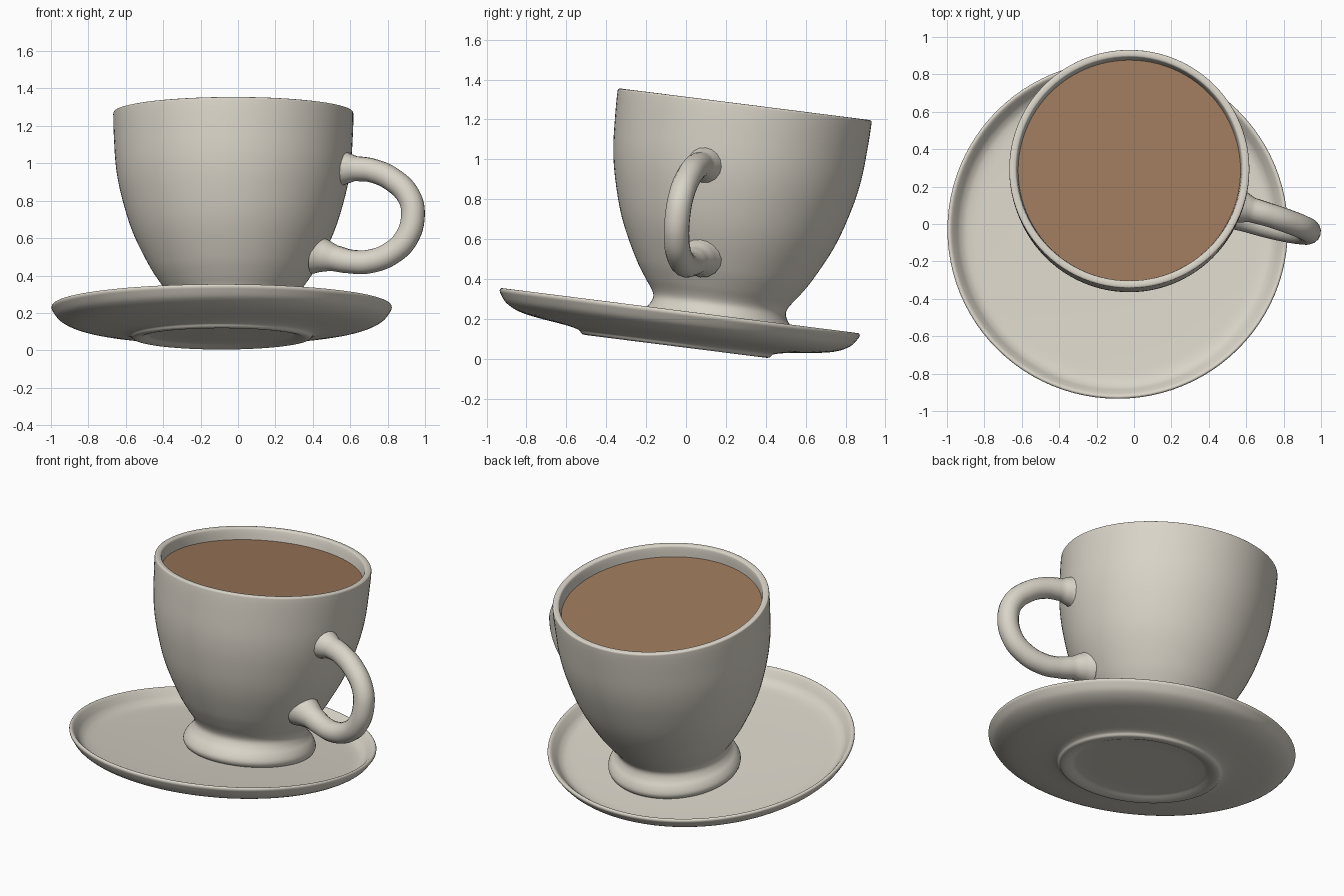
import bpy, bmesh, math
from mathutils import Matrix, Vector

cube = bpy.data.objects.get("Cube")
if cube:
    bpy.data.objects.remove(cube, do_unlink=True)


def material(name, rgb):
    mat = bpy.data.materials.new(name)
    mat.use_nodes = True
    mat.diffuse_color = (*rgb, 1)
    mat.node_tree.nodes["Principled BSDF"].inputs["Base Color"].default_value = (*rgb, 1)
    return mat


ceramic = material("warm white ceramic", (0.70, 0.66, 0.58))
coffee = material("milky coffee", (0.33, 0.19, 0.105))

# Whole set leans back; the cup stands off-centre on the saucer
SET = Matrix.Translation((-0.0875, -0.0525, 0.062)) @ Matrix.Rotation(math.radians(-7.2), 4, 'X')
CUP = SET @ Matrix.Translation((0.0625, 0.193, 0))
HANDLE = CUP @ Matrix.Rotation(math.radians(-15.4), 4, 'Z')


def finish(obj, mat, matrix, angle):
    obj.data.materials.append(mat)
    obj.matrix_world = matrix
    bpy.ops.object.select_all(action='DESELECT')
    obj.select_set(True)
    bpy.context.view_layer.objects.active = obj
    if obj.type == 'CURVE':
        bpy.ops.object.convert(target='MESH')
    bpy.ops.object.shade_smooth_by_angle(angle=math.radians(angle))


def smooth_path(points, steps=4):
    """Catmull-Rom curve through the points."""
    pts = [Vector(p) for p in points]
    pts = [pts[0], *pts, pts[-1]]
    path = []
    for a, b, c, d in zip(pts, pts[1:], pts[2:], pts[3:]):
        # chord-limited tangents keep tight corners clean
        span = (c - b).length
        t0 = (c - a).normalized() * span
        t1 = (d - b).normalized() * span
        for i in range(steps):
            t = i / steps
            path.append(b * (2*t**3 - 3*t**2 + 1) + t0 * (t**3 - 2*t**2 + t)
                        + c * (3*t**2 - 2*t**3) + t1 * (t**3 - t**2))
    return path + [pts[-1]]


def lathe(name, profile, mat, matrix, segments=96):
    bm = bmesh.new()
    verts = [bm.verts.new((max(r, 0), 0, z)) for r, z in profile]
    edges = [bm.edges.new(pair) for pair in zip(verts, verts[1:])]
    bmesh.ops.spin(bm, geom=verts + edges, cent=(0, 0, 0), axis=(0, 0, 1),
                   angle=math.tau, steps=segments, use_duplicate=False)
    bmesh.ops.remove_doubles(bm, verts=bm.verts, dist=0.0003)
    bmesh.ops.recalc_face_normals(bm, faces=bm.faces)
    mesh = bpy.data.meshes.new(name)
    bm.to_mesh(mesh)
    bm.free()
    obj = bpy.data.objects.new(name, mesh)
    bpy.context.collection.objects.link(obj)
    finish(obj, mat, matrix, 50)


# Saucer with foot ring, curved underside and rolled rim
lathe("saucer", smooth_path([
    (0, .02), (.38, .02), (.42, .007), (.45, 0), (.475, .004), (.49, .02),
    (.55, .035), (.7, .055), (.8, .075), (.87, .11), (.905, .155), (.91, .17),
    (.903, .18), (.89, .177), (.87, .155), (.845, .125), (.81, .105),
    (.74, .097), (.4, .09), (0, .09)]), ceramic, SET)

# Cup body: flared foot, narrow waist, round bowl, thick rim, hollow inside
lathe("cup_body", smooth_path([
    (0, .088), (.37, .088), (.389, .105), (.392, .13), (.375, .165), (.35, .195),
    (.335, .232), (.345, .265), (.385, .32), (.444, .41), (.538, .6),
    (.598, .793), (.6265, .941), (.638, 1.1), (.642, 1.235), (.637, 1.246),
    (.61, 1.246), (.602, 1.235), (.594, 1.17), (.575, 1.0), (.49, .6),
    (.35, .4), (0, .33)]), ceramic, CUP)

# Drink surface
lathe("coffee_surface", [(0, 1.175), (.596, 1.175)], coffee, CUP)

# Handle: round tube, flaring where it meets the bowl (reach, height, thickness)
path = [(.57, .925, 1.75), (.625, .922, 1.35), (.68, .918, 1.05), (.77, .905, 1),
        (.887, .849, 1), (.975, .756, 1), (.996, .655, 1), (.96, .535, 1),
        (.877, .457, 1), (.752, .415, 1), (.648, .419, 1), (.56, .44, 1.1),
        (.5, .455, 1.4), (.455, .465, 1.7)]
curve = bpy.data.curves.new("handle", 'CURVE')
curve.dimensions = '3D'
curve.bevel_depth = 0.064
curve.bevel_resolution = 6
curve.resolution_u = 6
curve.use_fill_caps = True
spline = curve.splines.new('BEZIER')
spline.bezier_points.add(len(path) - 1)
for point, (reach, height, thick) in zip(spline.bezier_points, path):
    point.co = (reach, 0, height)
    point.radius = thick
    point.handle_left_type = point.handle_right_type = 'AUTO'
handle = bpy.data.objects.new("handle", curve)
bpy.context.collection.objects.link(handle)
finish(handle, ceramic, HANDLE, 60)
